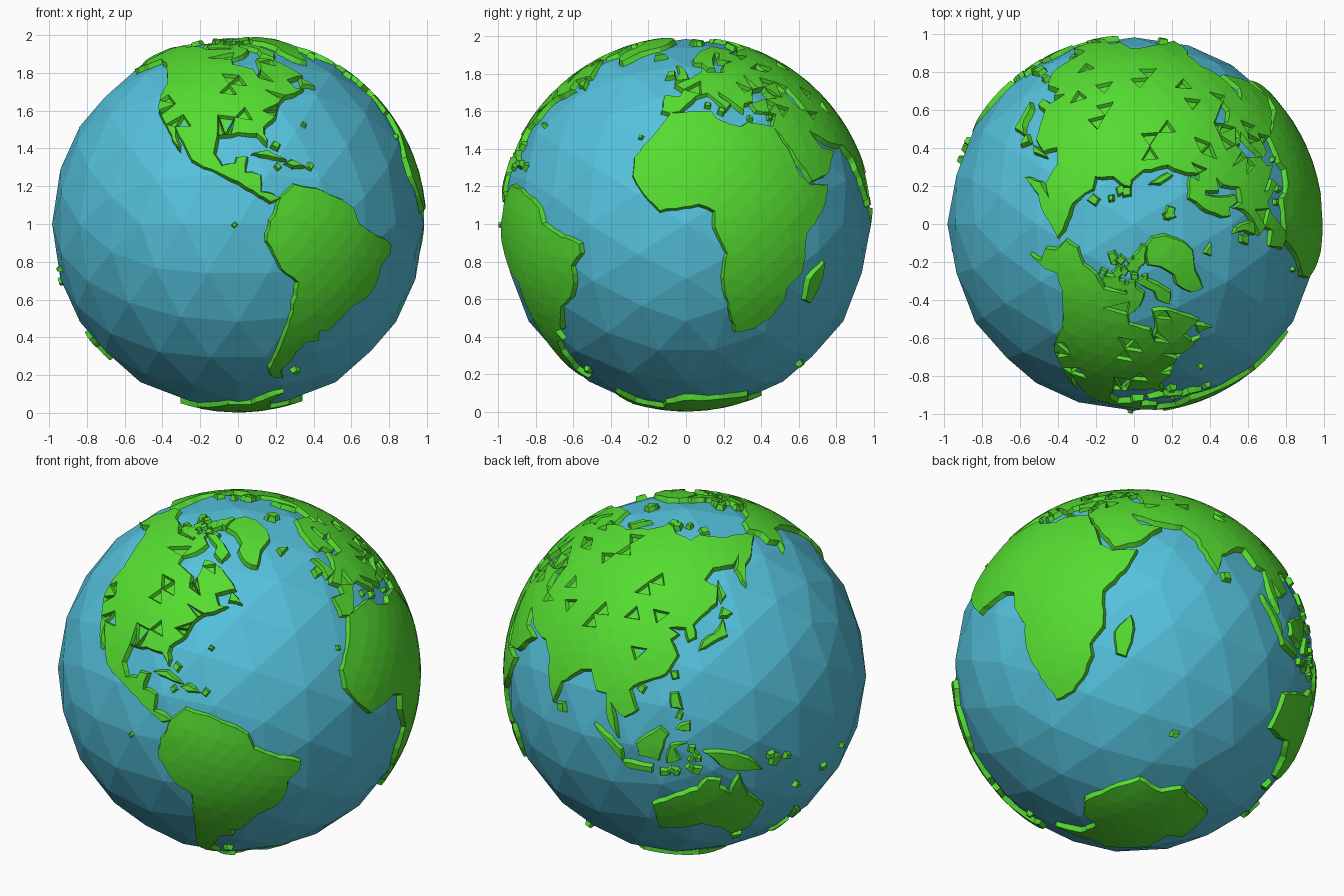
import bpy
import bmesh
import math
import random
from mathutils import Matrix, Vector, noise
from mathutils.geometry import delaunay_2d_cdt

random.seed(4)
SEA_RADIUS = 0.984
LAND_RADIUS = 0.998
WALL_FOOT = 0.95
WALL_FLARE = 0.02
COAST_STEP = 0.04
GRID_STEP = 0.085
CENTRE = Vector((0, 0, 1))

default_cube = bpy.data.objects.get("Cube")
if default_cube:
    bpy.data.objects.remove(default_cube, do_unlink=True)


def make_material(name, colour):
    material = bpy.data.materials.new(name)
    material.use_nodes = True
    material.diffuse_color = colour
    material.node_tree.nodes["Principled BSDF"].inputs["Base Color"].default_value = colour
    return material


ocean_blue = make_material("ocean_blue", (0.09, 0.54, 0.72, 1))
land_green = make_material("land_green", (0.09, 0.72, 0.03, 1))


def add_object(name, bm, material):
    mesh = bpy.data.meshes.new(name)
    bm.to_mesh(mesh)
    bm.free()
    mesh.materials.append(material)
    obj = bpy.data.objects.new(name, mesh)
    obj.location = CENTRE
    bpy.context.collection.objects.link(obj)
    return obj


def direction(lon, lat):
    lon, lat = math.radians(lon), math.radians(lat)
    return Vector((math.cos(lat) * math.cos(lon), math.cos(lat) * math.sin(lon), math.sin(lat)))


def ragged_coast(outline):
    """Split the outline into short steps and roughen it."""
    corners = [direction(*point) for point in outline]
    coast = []
    for start, end in zip(corners, corners[1:] + corners[:1]):
        steps = max(1, round(start.angle(end) / COAST_STEP))
        for i in range(steps):
            point = start.lerp(end, i / steps).normalized()
            coast.append((point + noise.noise_vector(point * 20) * 0.01).normalized())
    return coast


def add_plate(bm, outline):
    """Raise one landmass: a curved top with flared walls down into the sea."""
    coast = ragged_coast(outline)
    axis = sum(coast, Vector()).normalized()
    side = axis.orthogonal().normalized()
    up = axis.cross(side)

    # flatten around the middle of the landmass
    flat = []
    for point in coast:
        across = Vector((point.dot(side), point.dot(up)))
        flat.append(across.normalized() * axis.angle(point))
    count = len(flat)
    reach = max(p.length for p in flat)
    rows = int(reach / GRID_STEP) + 1
    for row in range(-rows, rows + 1):
        for column in range(-rows, rows + 1):
            spot = Vector((column + row % 2 / 2, row)) * GRID_STEP
            if min((spot - p).length for p in flat[:count]) > GRID_STEP / 2:
                flat.append(spot)
    points, _, triangles, *_ = delaunay_2d_cdt(flat, [], [list(range(count))], 1, 0.0001)

    verts = {}
    tops = []
    for triangle in triangles:
        for i in triangle:
            if i not in verts:
                verts[i] = bm.verts.new((*points[i], LAND_RADIUS))
        face = bm.faces.new([verts[i] for i in triangle])
        face.normal_update()
        if face.normal.z < 0:
            face.normal_flip()
        tops.append(face)

    # walls along the open border
    border = [loop for face in tops for loop in face.loops if loop.edge.is_boundary]
    flare = {}
    for loop in border:
        a, b = loop.vert, loop.link_loop_next.vert
        along = (b.co - a.co).normalized()
        outward = Vector((along.y, -along.x, 0))
        for v in (a, b):
            flare[v] = flare.get(v, Vector()) + outward
    feet = {}
    for v, outward in flare.items():
        foot = v.co + outward.normalized() * WALL_FLARE
        feet[v] = bm.verts.new((foot.x, foot.y, WALL_FOOT))
    for a, b in [(loop.vert, loop.link_loop_next.vert) for loop in border]:
        bm.faces.new((b, a, feet[a], feet[b]))

    # wrap onto the globe
    for v in list(verts.values()) + list(feet.values()):
        radius = v.co.z
        across = side * v.co.x + up * v.co.y
        angle = across.length
        v.co = (axis * math.cos(angle) + across.normalized() * math.sin(angle)) * radius
    return tops


def add_land(name, *outlines, lakes=0.0):
    bm = bmesh.new()
    tops = []
    for outline in outlines:
        tops += add_plate(bm, outline)
    bm.normal_update()
    pits = [f for f in tops if f.calc_area() > 0.0015 and f.calc_center_median().z > 0.5
            and random.random() < lakes]
    if pits:
        bmesh.ops.inset_individual(bm, faces=pits, thickness=0.014, depth=-0.02)
    return add_object(name, bm, land_green)


def islet(lon, lat, size=1.1):
    """A small ragged four-sided outline."""
    stretch = size / math.cos(math.radians(lat))
    turn = random.random()
    corners = [turn + i * math.pi / 2 for i in range(4)]
    return [(lon + stretch * math.cos(t), lat + size * math.sin(t)) for t in corners]


def scatter(amount, west, east, south, north):
    return [islet(random.uniform(west, east), random.uniform(south, north),
                  random.uniform(0.7, 1.6)) for _ in range(amount)]


# Ocean: a faceted ball lying on an edge
ocean_mesh = bmesh.new()
bmesh.ops.create_icosphere(ocean_mesh, subdivisions=3, radius=SEA_RADIUS,
                           matrix=Matrix.Rotation(math.radians(58.28), 4, "Y"))
add_object("ocean", ocean_mesh, ocean_blue)

# Continents as (longitude, latitude) outlines
add_land("north_america", [
    (-166, 68), (-156, 71), (-141, 70), (-128, 70), (-115, 68), (-96, 68), (-94, 72), (-82, 68),
    (-87, 64), (-94, 61), (-93, 58), (-82, 55), (-80, 51), (-77, 57), (-78, 62), (-70, 61),
    (-65, 59), (-61, 56), (-56, 52), (-66, 50), (-64, 46), (-60, 46), (-66, 44), (-70, 43),
    (-74, 40), (-76, 35), (-81, 31), (-80, 25), (-83, 29), (-90, 29), (-97, 28), (-98, 22),
    (-95, 18), (-91, 19), (-90, 21), (-87, 21), (-88, 16), (-83, 15), (-83, 10), (-79, 9),
    (-77, 8), (-80, 7), (-85, 10), (-92, 14), (-97, 16), (-105, 20), (-109, 26), (-113, 31),
    (-110, 23), (-115, 30), (-122, 37), (-124, 43), (-124, 48), (-130, 54), (-138, 59),
    (-147, 61), (-154, 58), (-164, 55), (-158, 58), (-165, 61), (-161, 64)], lakes=0.12)
add_land("south_america", [
    (-77, 8), (-72, 12), (-62, 10), (-52, 5), (-50, 0), (-44, -3), (-35, -6), (-35, -9),
    (-39, -13), (-39, -18), (-42, -23), (-48, -26), (-54, -34), (-58, -35), (-57, -38),
    (-62, -39), (-65, -43), (-66, -47), (-69, -51), (-65, -55), (-72, -54), (-75, -50),
    (-73, -42), (-71, -30), (-70, -18), (-76, -14), (-81, -5), (-80, 1), (-78, 4)])
add_land("africa", [
    (-6, 36), (10, 37), (11, 34), (20, 31), (23, 33), (33, 31), (34, 28), (37, 22), (39, 15),
    (43, 12), (51, 12), (47, 4), (40, -3), (40, -15), (35, -20), (35, -24), (32, -29), (26, -34),
    (19, -35), (15, -27), (12, -17), (13, -9), (9, -1), (9, 4), (4, 6), (-8, 4), (-13, 9),
    (-17, 15), (-17, 21), (-10, 30)])
add_land("europe", [
    (-9, 37), (-9, 43), (-2, 43), (-1, 46), (-5, 48), (2, 51), (8, 54), (9, 57), (11, 54),
    (19, 54), (24, 59), (30, 60), (22, 61), (25, 65), (22, 66), (17, 61), (16, 56), (12, 56),
    (10, 59), (5, 59), (5, 62), (14, 68), (25, 71), (40, 67), (34, 66), (38, 64), (44, 67),
    (60, 69), (60, 55), (52, 47), (47, 43), (41, 42), (37, 45), (38, 47), (30, 46), (28, 41),
    (24, 40), (23, 37), (20, 40), (14, 45), (14, 43), (18, 40), (16, 38), (12, 42), (9, 44),
    (4, 43), (0, 39), (-2, 37), (-6, 36)], lakes=0.15)
add_land("asia", [
    (60, 69), (73, 72), (80, 73), (104, 78), (113, 74), (130, 71), (140, 73), (160, 70),
    (178, 69), (190, 66), (178, 63), (170, 60), (163, 58), (157, 51), (156, 57), (163, 62),
    (155, 59), (142, 59), (135, 55), (141, 52), (139, 47), (132, 43), (128, 40), (129, 36),
    (126, 35), (125, 39), (118, 39), (122, 37), (119, 35), (122, 30), (118, 24), (109, 21),
    (106, 18), (109, 12), (105, 9), (100, 13), (103, 2), (99, 8), (98, 16), (94, 16), (91, 22),
    (87, 21), (80, 15), (78, 8), (73, 17), (72, 21), (67, 25), (57, 26), (49, 30), (52, 24),
    (59, 23), (52, 16), (44, 13), (39, 21), (35, 28), (33, 31), (36, 36), (28, 37), (27, 40),
    (35, 42), (41, 42), (47, 43), (50, 38), (54, 37), (53, 42), (52, 47), (60, 55)], lakes=0.09)
add_land("australia", [
    (114, -22), (122, -18), (129, -15), (132, -11), (136, -12), (136, -15), (140, -18),
    (142, -11), (146, -19), (153, -26), (150, -37), (144, -39), (138, -34), (131, -31),
    (124, -33), (115, -34)], islet(147, -42, 1.8))
add_land("antarctica", [
    (-57, -63), (-60, -72), (-35, -78), (-20, -73), (0, -70), (30, -69), (55, -66), (75, -70),
    (90, -66), (135, -66), (170, -72), (165, -78), (-160, -78), (-150, -76), (-100, -73),
    (-75, -73), (-65, -67)])

# Larger islands
add_land("greenland", [
    (-60, 82), (-35, 83), (-20, 80), (-20, 74), (-24, 70), (-38, 66), (-43, 60), (-50, 62),
    (-54, 67), (-52, 70), (-58, 75), (-70, 77)])
add_land("arctic_islands",
         [(-88, 72), (-80, 73), (-72, 71), (-62, 66), (-66, 62), (-72, 65), (-73, 68)],
         [(-117, 72), (-106, 73), (-102, 69), (-115, 69)],
         [(-90, 80), (-70, 83), (-63, 82), (-76, 78), (-88, 76)],
         [(52, 71), (57, 71), (68, 77), (58, 75)],
         *scatter(22, -124, -78, 70, 79), *scatter(6, 12, 25, 77, 80), *scatter(5, 90, 150, 75, 80))
add_land("atlantic_islands",
         [(-5, 50), (1, 51), (-2, 57), (-5, 58), (-3, 54)], [(-10, 52), (-6, 52), (-6, 55), (-9, 54)],
         [(-22, 64), (-15, 65), (-22, 66)], [(-58, 51), (-53, 47), (-59, 48)],
         [(-85, 22), (-80, 23), (-74, 20), (-78, 21)], [(-74, 19), (-72, 20), (-68, 18), (-72, 18)],
         islet(-77, 18), islet(-66, 18), islet(-77, 25), islet(-65, 32, 0.5), islet(-16, 28, 0.7),
         islet(-60, -52), islet(9, 40), islet(14, 37.5), islet(25, 35, 0.8), islet(33, 35, 0.8))
add_land("madagascar", [(49, -12), (50, -16), (47, -25), (44, -24), (44, -17)])
add_land("east_asian_islands",
         [(130, 32), (135, 34), (141, 36), (141, 41), (139, 38), (132, 35)],
         [(140, 42), (145, 43), (142, 45)], [(142, 47), (144, 49), (143, 54), (142, 52)],
         [(120, 18), (122, 18), (124, 13), (120, 14)], [(122, 7), (126, 9), (126, 6)],
         islet(121, 24), islet(110, 19), islet(123, 11), islet(81, 7, 1.5))
add_land("southeast_islands",
         [(95, 5), (104, -2), (105, -6), (100, -1)], [(105, -6), (114, -7), (114, -9), (106, -8)],
         [(109, 1), (117, 7), (119, 5), (116, -4), (110, -3)],
         [(119, -5), (120, 1), (125, 2), (121, 0), (123, -4)],
         [(131, -1), (141, -3), (147, -6), (150, -10), (143, -9), (138, -8), (134, -4)],
         *scatter(7, 116, 130, -9, -7), *scatter(4, 126, 130, -4, 2), *scatter(4, 150, 160, -9, -4))
add_land("southern_islands",
         [(173, -35), (178, -38), (175, -41)], [(173, -41), (170, -46), (167, -46), (170, -43)],
         islet(178, -18), islet(166, -21), islet(-172, -14, 0.6), islet(70, -49), islet(-91, 0, 0.7))
